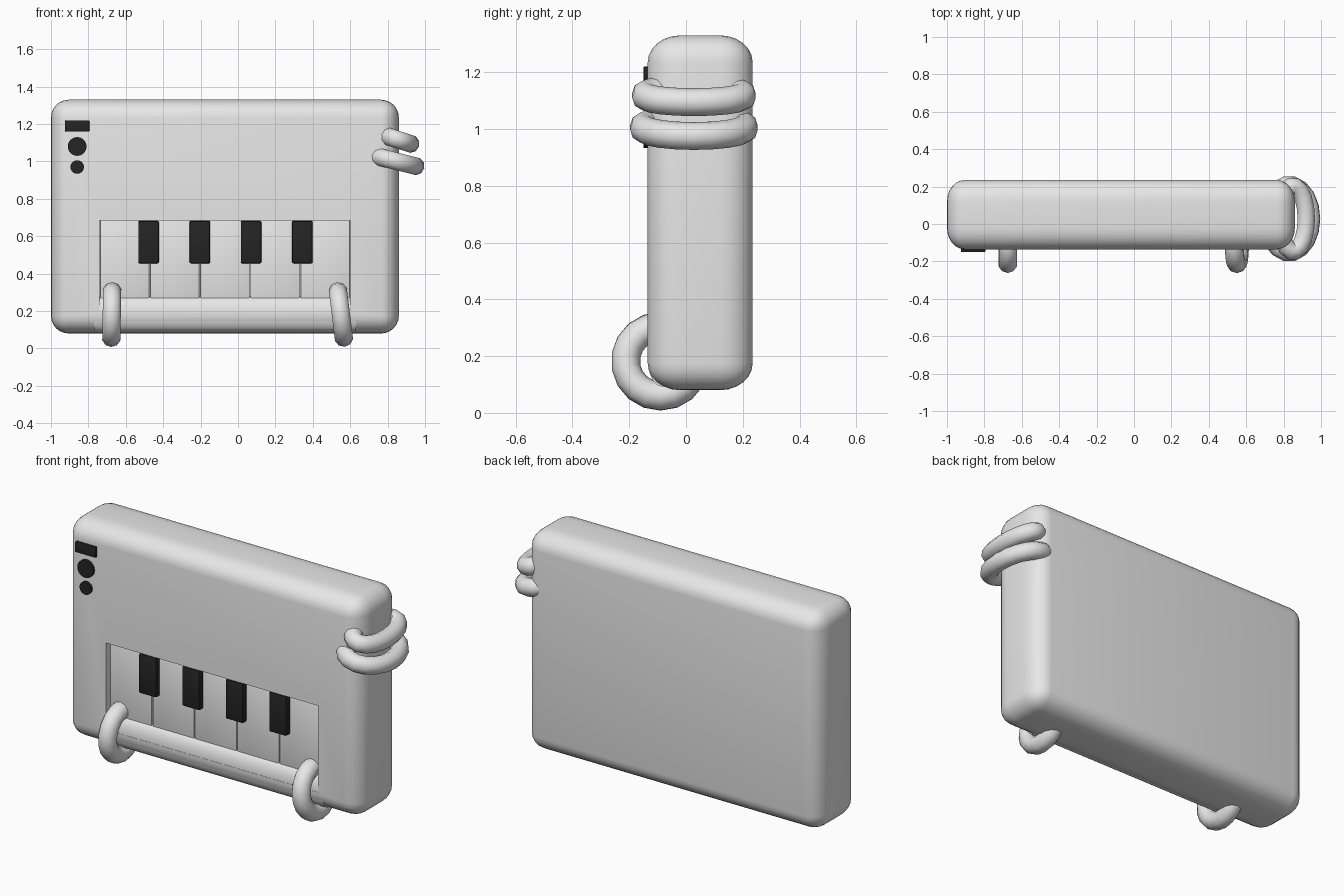
import bpy
import math
from mathutils import Vector

if "Cube" in bpy.data.objects:
    bpy.data.objects.remove(bpy.data.objects["Cube"], do_unlink=True)


def material(name, value):
    m = bpy.data.materials.new(name)
    m.use_nodes = True
    colour = (value, value, value, 1)
    m.diffuse_color = colour
    m.node_tree.nodes["Principled BSDF"].inputs["Base Color"].default_value = colour
    return m


WHITE = material("pale plastic", 0.8)
BLACK = material("black plastic", 0.018)


def finish(name, mat, angle=35):
    ob = bpy.context.object
    ob.name = name
    ob.data.materials.clear()
    ob.data.materials.append(mat)
    bpy.ops.object.shade_smooth_by_angle(angle=math.radians(angle))
    return ob


def apply_scale():
    bpy.ops.object.transform_apply(location=False, rotation=False, scale=True)


def box(name, lo, hi, mat, bevel=0.0, segments=2, stretch=1.0):
    """Box between two corners; stretch lengthens the rounding along y."""
    lo, hi = Vector(lo), Vector(hi)
    bpy.ops.mesh.primitive_cube_add(size=1, location=(lo + hi) / 2)
    ob = bpy.context.object
    size = hi - lo
    ob.scale = (size.x, size.y / stretch, size.z)
    apply_scale()
    if bevel:
        mod = ob.modifiers.new("rounding", "BEVEL")
        mod.width, mod.segments = bevel, segments
        bpy.ops.object.modifier_apply(modifier=mod.name)
    ob.scale.y = stretch
    apply_scale()
    return finish(name, mat)


def rod(name, centre, radius, depth, axis, mat, flatten=1.0):
    """Cylinder along x or y, optionally flattened across."""
    turn = (0, math.pi / 2, 0) if axis == "x" else (math.pi / 2, 0, 0)
    bpy.ops.mesh.primitive_cylinder_add(vertices=32, radius=radius, depth=depth,
                                        location=centre, rotation=turn)
    bpy.context.object.scale.y = flatten
    apply_scale()
    return finish(name, mat)


def ring(name, centre, rx, ry, tube, tilt):
    """Oval loop of round tube, tilted about y."""
    curve = bpy.data.curves.new(name, "CURVE")
    curve.dimensions = "3D"
    curve.bevel_depth, curve.bevel_resolution = tube, 3
    spline = curve.splines.new("POLY")
    count = 18
    spline.points.add(count - 1)
    for i, p in enumerate(spline.points):
        a = math.tau * i / count
        p.co = (rx * math.cos(a), ry * math.sin(a), 0, 1)
    spline.use_cyclic_u = True
    ob = bpy.data.objects.new(name, curve)
    bpy.context.collection.objects.link(ob)
    ob.location = centre
    ob.rotation_euler.y = math.radians(tilt)
    bpy.ops.object.select_all(action="DESELECT")
    ob.select_set(True)
    bpy.context.view_layer.objects.active = ob
    bpy.ops.object.convert(target="MESH")
    finish(name, WHITE, 60)


# Rounded case with a recess for the keyboard
body = box("body", (-1, -0.135, 0.08), (0.86, 0.235, 1.33), WHITE, 0.095, 6, 1.2)
cutter = box("recess_cutter", (-0.74, -0.3, 0.19), (0.6, -0.05, 0.685), WHITE)
cutter.hide_render = True
bpy.context.view_layer.objects.active = body
cut = body.modifiers.new("recess", "BOOLEAN")
cut.object, cut.operation, cut.solver = cutter, "DIFFERENCE", "EXACT"
bpy.ops.object.modifier_apply(modifier=cut.name)
bpy.data.objects.remove(cutter, do_unlink=True)
bpy.ops.object.select_all(action="DESELECT")
body.select_set(True)
finish("body", WHITE)

# Round bar below the keys
rod("front_bar", (-0.07, -0.084, 0.185), 0.092, 1.4, "x", WHITE, 0.05 / 0.092)

# Keyboard
left, pitch = -0.74, 0.268
for i in range(5):
    x = left + i * pitch
    box(f"white_key_{i + 1}", (x + 0.002, -0.102, 0.2), (x + pitch - 0.002, -0.04, 0.69),
        WHITE, 0.006)
for i in range(4):
    x = -0.478 + i * 0.274
    box(f"black_key_{i + 1}", (x - 0.055, -0.136, 0.455), (x + 0.055, -0.08, 0.682),
        BLACK, 0.008)

# Display and buttons
box("display", (-0.925, -0.15, 1.16), (-0.795, -0.1, 1.22), BLACK, 0.004)
rod("large_button", (-0.86, -0.125, 1.08), 0.05, 0.05, "y", BLACK)
rod("small_button", (-0.86, -0.125, 0.97), 0.036, 0.05, "y", BLACK)

# Rings hanging at the bar and looped round the upper side
ring("right_foot_ring", (-0.675, -0.09, 0.182), 0.123, 0.123, 0.051, 91)
ring("left_foot_ring", (0.55, -0.09, 0.182), 0.123, 0.123, 0.051, 83)
ring("upper_side_ring", (0.85, 0.028, 1.118), 0.075, 0.174, 0.049, 18)
ring("lower_side_ring", (0.83, 0.028, 1.005), 0.122, 0.18, 0.049, 14)
